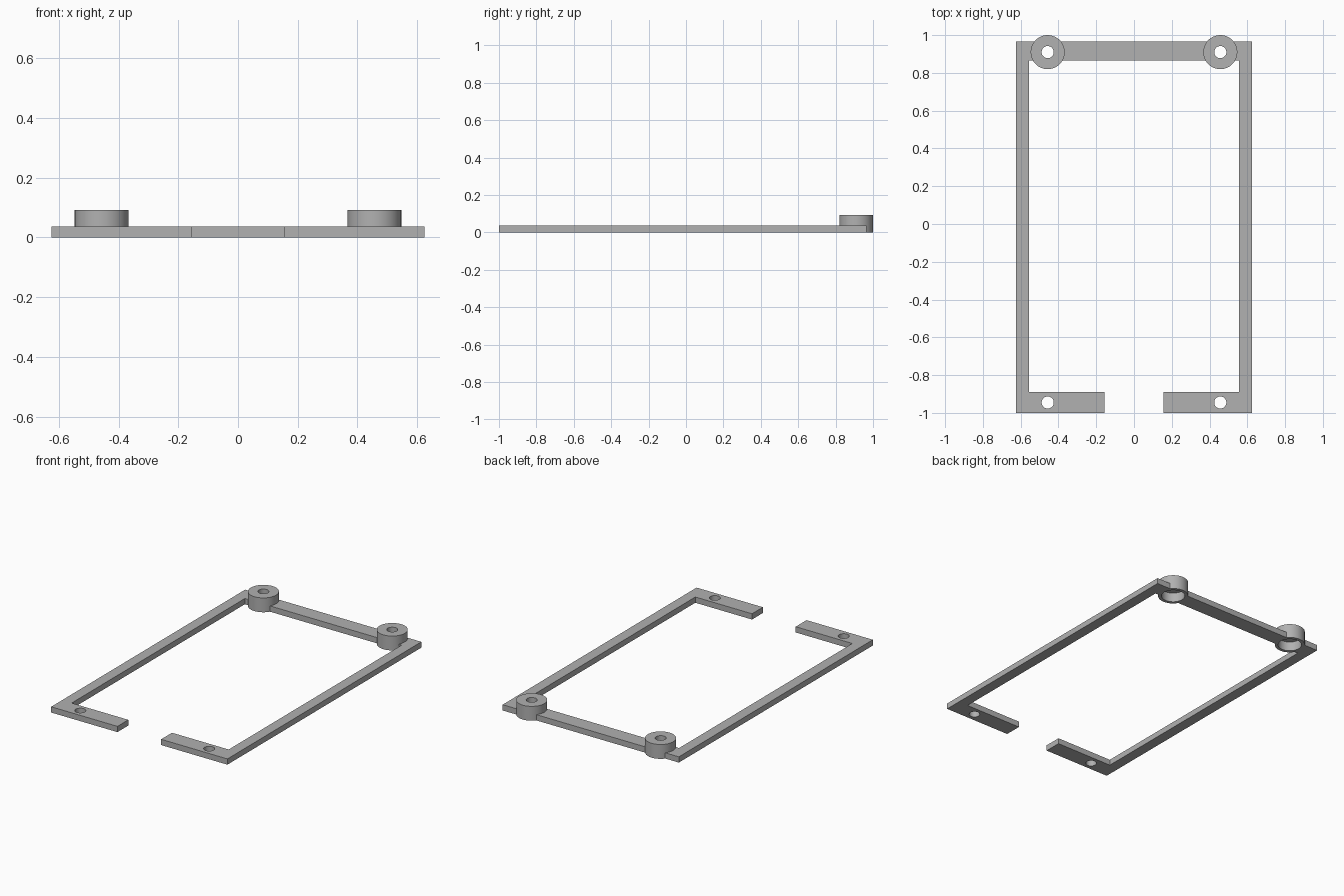
import bpy, bmesh, math

cube = bpy.data.objects.get("Cube")
if cube:
    bpy.data.objects.remove(cube, do_unlink=True)

THICK = 0.037      # frame thickness
HOLE_X = 0.457     # hole and boss spacing from the middle
BOSS_Y, HOLE_Y = 0.91, -0.945
BOSS_R, BORE_R, HOLE_R = 0.09, 0.07, 0.032
BOSS_TOP, BORE_TOP = 0.092, 0.06

grey = bpy.data.materials.new("Grey")
grey.use_nodes = True
grey.diffuse_color = (0.44, 0.44, 0.44, 1)
grey.node_tree.nodes["Principled BSDF"].inputs["Base Color"].default_value = (0.44, 0.44, 0.44, 1)


def finish(name, bm):
    bmesh.ops.recalc_face_normals(bm, faces=bm.faces)
    mesh = bpy.data.meshes.new(name)
    bm.to_mesh(mesh)
    bm.free()
    mesh.materials.append(grey)
    obj = bpy.data.objects.new(name, mesh)
    bpy.context.collection.objects.link(obj)
    return obj


def activate(obj):
    bpy.ops.object.select_all(action='DESELECT')
    obj.select_set(True)
    bpy.context.view_layer.objects.active = obj


def smooth(obj):
    activate(obj)
    bpy.ops.object.shade_smooth_by_angle(angle=math.radians(30))


def cut_round(target, x, y, radius):
    bpy.ops.mesh.primitive_cylinder_add(vertices=64, radius=radius, depth=0.4, location=(x, y, 0))
    cutter = bpy.context.object
    cutter.name = "hole_cutter"
    cutter.hide_render = True
    cutter.data.materials.append(grey)
    mod = target.modifiers.new("hole", 'BOOLEAN')
    mod.operation, mod.solver, mod.object = 'DIFFERENCE', 'EXACT', cutter
    activate(target)
    bpy.ops.object.modifier_apply(modifier=mod.name)
    bpy.data.objects.remove(cutter, do_unlink=True)


# Open rectangular frame with a gap in the front edge
half = [(0.155, -0.89), (0.155, -1), (0.625, -1), (0.625, 0.965)]
inner = [(0.557, 0.865), (0.557, -0.89)]
mirrored = [(-x, y) for x, y in reversed(half)]
outline = half + mirrored + [(-x, y) for x, y in reversed(inner)] + inner
bm = bmesh.new()
face = bm.faces.new([bm.verts.new((x, y, 0)) for x, y in outline])
extruded = bmesh.ops.extrude_face_region(bm, geom=[face])["geom"]
bmesh.ops.translate(bm, vec=(0, 0, THICK),
                    verts=[v for v in extruded if isinstance(v, bmesh.types.BMVert)])
frame = finish("frame", bm)

# Screw holes in the front tabs and openings under the bosses
for side in (-1, 1):
    cut_round(frame, side * HOLE_X, HOLE_Y, HOLE_R)
    cut_round(frame, side * HOLE_X, BOSS_Y, BOSS_R - 0.006)
smooth(frame)

# Round bosses with a through hole and a wide recess from below
profile = [(BOSS_R, 0), (BOSS_R, BOSS_TOP), (HOLE_R, BOSS_TOP),
           (HOLE_R, BORE_TOP), (BORE_R, BORE_TOP), (BORE_R, 0)]
for side, name in ((-1, "right_boss"), (1, "left_boss")):
    bm = bmesh.new()
    verts = [bm.verts.new((r, 0, z)) for r, z in profile]
    edges = [bm.edges.new((verts[i], verts[i - 1])) for i in range(len(verts))]
    bmesh.ops.spin(bm, geom=verts + edges, cent=(0, 0, 0), axis=(0, 0, 1),
                   angle=2 * math.pi, steps=64, use_merge=True)
    bmesh.ops.remove_doubles(bm, verts=bm.verts, dist=0.0001)
    boss = finish(name, bm)
    boss.location = (side * HOLE_X, BOSS_Y, 0)
    smooth(boss)
